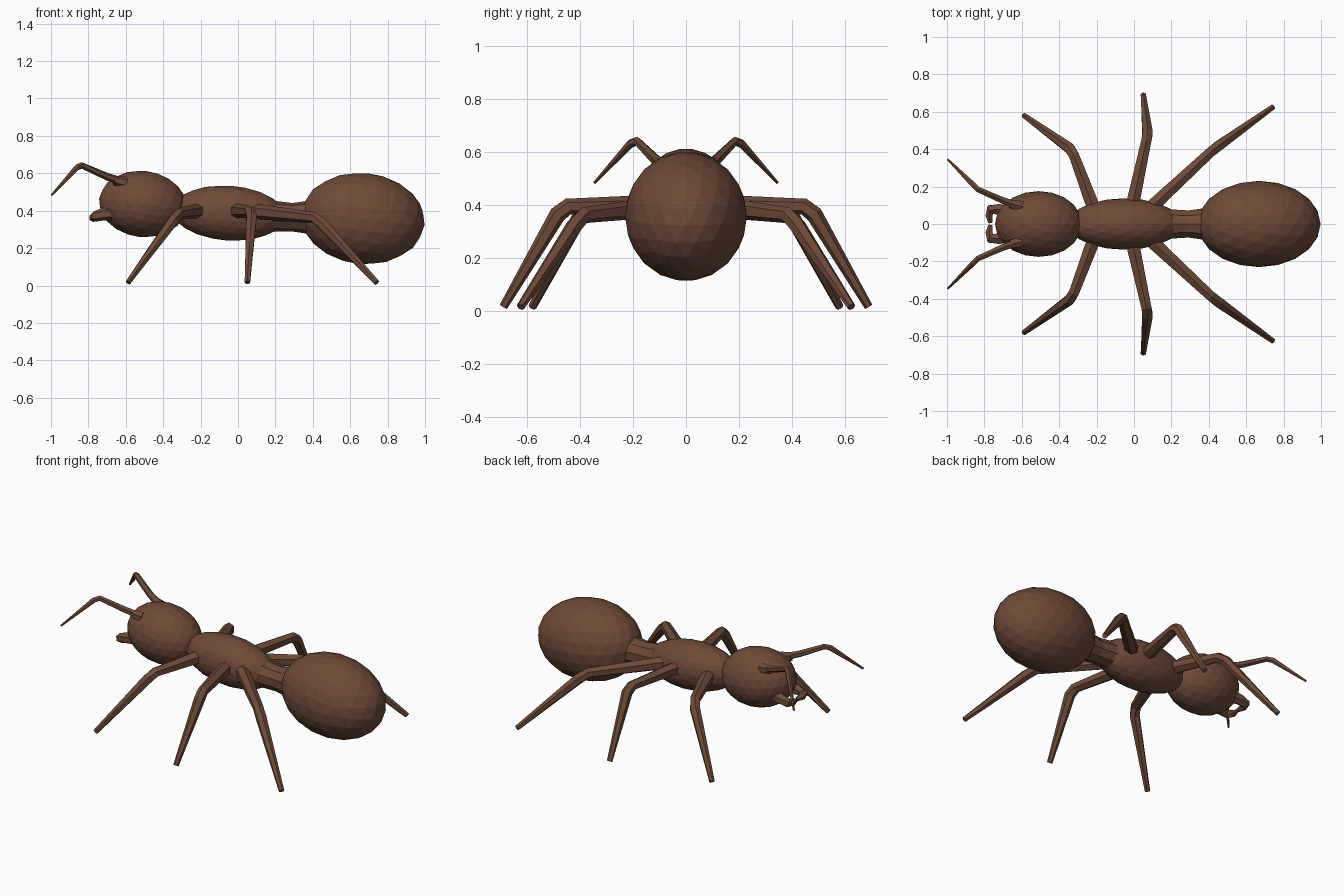
import bpy, bmesh, math
from mathutils import Vector, Matrix

if "Cube" in bpy.data.objects:
    bpy.data.objects.remove(bpy.data.objects["Cube"])

brown = bpy.data.materials.new("brown")
brown.diffuse_color = (0.155, 0.07, 0.04, 1)
brown.use_nodes = True
brown.node_tree.nodes["Principled BSDF"].inputs["Base Color"].default_value = brown.diffuse_color


def finish(bm, name):
    bmesh.ops.recalc_face_normals(bm, faces=bm.faces)
    me = bpy.data.meshes.new(name)
    bm.to_mesh(me)
    bm.free()
    me.materials.append(brown)
    ob = bpy.data.objects.new(name, me)
    bpy.context.collection.objects.link(ob)
    return ob


def blob(name, centre, radii, tilt=0):
    bm = bmesh.new()
    m = (Matrix.Translation(centre) @ Matrix.Rotation(math.radians(tilt), 4, 'Y')
         @ Matrix.Diagonal((*radii, 1)))
    bmesh.ops.create_icosphere(bm, subdivisions=3, radius=1.01, matrix=m)
    return finish(bm, name)


def tube(name, points, radii, sides=6, mirrored=True):
    """Tapered faceted limb along a path, with mitred joints, copied to both sides."""
    pts = [Vector(p) for p in points]
    for s in ((1, -1) if mirrored else (1,)):
        bm = bmesh.new()
        rings = []
        for i, p in enumerate(pts):
            d = Vector()
            if i > 0:
                d += (p - pts[i - 1]).normalized()
            if i < len(pts) - 1:
                d += (pts[i + 1] - p).normalized()
            d.normalize()
            ref = Vector((0, 0, 1)) if abs(d.z) < 0.95 else Vector((1, 0, 0))
            u = d.cross(ref).normalized()
            w = u.cross(d)
            ring = []
            for k in range(sides):
                a = 2 * math.pi * (k + 0.5) / sides
                q = p + (u * math.cos(a) + w * math.sin(a)) * radii[i]
                ring.append(bm.verts.new((q.x, q.y * s, max(q.z, 0))))
            rings.append(ring)
        for r0, r1 in zip(rings, rings[1:]):
            for k in range(sides):
                j = (k + 1) % sides
                bm.faces.new((r0[k], r0[j], r1[j], r1[k]))
        bm.faces.new(rings[0])
        bm.faces.new(rings[-1])
        suffix = ("_left" if s > 0 else "_right") if mirrored else ""
        finish(bm, name + suffix)


# Body segments
blob("head", (-0.51, 0, 0.436), (0.232, 0.174, 0.175), 7)
blob("thorax", (-0.05, 0, 0.387), (0.30, 0.136, 0.145), 4)
blob("abdomen", (0.668, 0, 0.358), (0.328, 0.228, 0.241), 6)

# Waist joining thorax and abdomen
tube("waist", [(0.12, 0, 0.375), (0.20, 0, 0.37), (0.29, 0, 0.365), (0.40, 0, 0.365)],
     [0.09, 0.082, 0.076, 0.092], sides=10, mirrored=False)

# Legs: root, both ends of the knee bend, foot
legs = {
    "front_leg": [(-0.21, 0.07, 0.40), (-0.32, 0.365, 0.382), (-0.345, 0.405, 0.35),
                  (-0.588, 0.58, 0.016)],
    "middle_leg": [(-0.015, 0.07, 0.40), (0.066, 0.445, 0.395), (0.072, 0.485, 0.365),
                   (0.05, 0.69, 0.016)],
    "hind_leg": [(0.06, 0.06, 0.40), (0.41, 0.385, 0.362), (0.455, 0.42, 0.325),
                 (0.742, 0.625, 0.016)],
}
for name, path in legs.items():
    tube(name, path, [0.042, 0.031, 0.032, 0.016])

# Antennae with a thicker socket
tube("antenna_socket", [(-0.60, 0.095, 0.55), (-0.66, 0.108, 0.562)], [0.032, 0.026])
tube("antenna", [(-0.60, 0.09, 0.55), (-0.70, 0.125, 0.582), (-0.835, 0.185, 0.642),
                 (-0.86, 0.21, 0.632), (-0.995, 0.345, 0.485)],
     [0.022, 0.02, 0.017, 0.017, 0.006])

# Jaws curving in to meet at the front
tube("jaw", [(-0.66, 0.065, 0.39), (-0.725, 0.078, 0.38), (-0.766, 0.078, 0.369),
             (-0.775, 0.045, 0.362), (-0.768, 0.006, 0.357)],
     [0.042, 0.033, 0.028, 0.022, 0.012])
